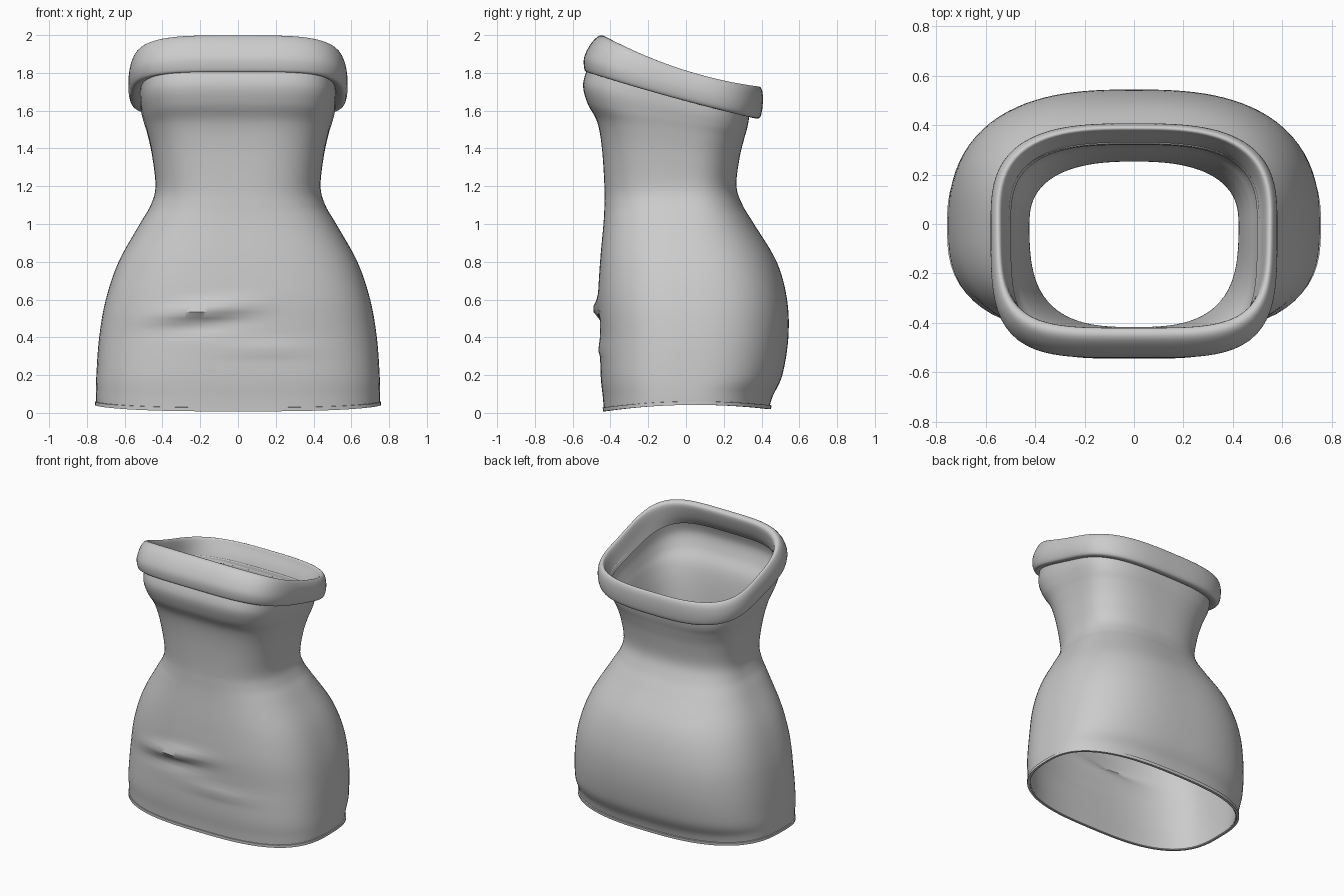
import bpy, bmesh
from math import sin, cos, pi, exp

if "Cube" in bpy.data.objects:
    bpy.data.objects.remove(bpy.data.objects["Cube"])

SEG = 112

def spline(keys, steps):
    """Catmull-Rom rows through the key sections."""
    rows = []
    for i in range(len(keys) - 1):
        p0, p1 = keys[max(i - 1, 0)], keys[i]
        p2, p3 = keys[i + 1], keys[min(i + 2, len(keys) - 1)]
        for s in range(steps):
            t = s / steps
            rows.append([0.5 * (2*b + (c - a)*t + (2*a - 5*b + 4*c - d)*t*t
                                + (3*b - a - 3*c + d)*t**3)
                         for a, b, c, d in zip(p0, p1, p2, p3)])
    return rows + [list(keys[-1])]

def ring(sec):
    """Rounded-box section: half width, front y, back y, front z, back z, side sag, exponents."""
    hw, yf, yb, zf, zb, sag, nf, nb = sec
    pts = []
    for i in range(SEG):
        a = 2 * pi * i / SEG
        c, s = cos(a), sin(a)
        d, n = (yb, nb) if s >= 0 else (-yf, nf)
        r = (abs(c / hw)**n + abs(s / d)**n) ** (-1 / n)
        x, y = r * c, r * s
        t = (y - yf) / (yb - yf)
        pts.append([x, y, zf + (zb - zf)*t - sag * 4*t*(1 - t)])
    return pts

def loft(name, rows, shape=None, closed=False):
    bm = bmesh.new()
    loops = []
    for sec in rows:
        pts = ring(sec)
        if shape:
            pts = [shape(*p) for p in pts]
        loops.append([bm.verts.new(p) for p in pts])
    pairs = list(zip(loops, loops[1:]))
    if closed:
        pairs.append((loops[-1], loops[0]))
    for lo, hi in pairs:
        for i in range(SEG):
            j = (i + 1) % SEG
            bm.faces.new((lo[i], lo[j], hi[j], hi[i]))
    if closed:
        bmesh.ops.recalc_face_normals(bm, faces=bm.faces)
    me = bpy.data.meshes.new(name)
    bm.to_mesh(me)
    bm.free()
    ob = bpy.data.objects.new(name, me)
    bpy.context.collection.objects.link(ob)
    for o in bpy.context.selected_objects:
        o.select_set(False)
    ob.select_set(True)
    bpy.context.view_layer.objects.active = ob
    bpy.ops.object.shade_smooth_by_angle(angle=0.8)
    return ob

def creases(x, y, z):
    """Soft folds pressed into the front of the skirt."""
    if y < -0.2:
        fold = 0.032 * exp(-((x + 0.18) / 0.24)**2)
        zc = 0.54 + 0.10 * (x + 0.2)
        y -= fold * exp(-((z - zc) / 0.045)**2)
        y += 0.6 * fold * exp(-((z - zc + 0.075) / 0.04)**2)
        y -= 0.012 * exp(-((x - 0.15) / 0.25)**2 - ((z - 0.34) / 0.03)**2)
    return x, y, z

# Dress body: hem, hips, waist, bust
body = [
    (.750, -.435, .440, .012, .025, -.028, 2.9, 2.6),
    (.752, -.440, .460, .08, .09, -.02, 2.9, 2.6),
    (.750, -.452, .510, .20, .20, 0, 2.9, 2.7),
    (.735, -.456, .542, .40, .40, 0, 2.8, 2.7),
    (.700, -.465, .535, .60, .60, 0, 2.8, 2.7),
    (.632, -.455, .480, .80, .80, 0, 2.8, 2.6),
    (.520, -.437, .360, 1.0, 1.0, 0, 2.8, 2.5),
    (.462, -.432, .300, 1.1, 1.1, 0, 2.8, 2.5),
    (.437, -.432, .267, 1.2, 1.2, 0, 2.9, 2.5),
    (.455, -.445, .282, 1.40, 1.34, 0, 3.2, 2.6),
    (.480, -.470, .305, 1.54, 1.44, 0, 3.5, 2.8),
    (.500, -.522, .322, 1.64, 1.50, .005, 3.8, 3),
    (.515, -.545, .332, 1.74, 1.55, .01, 4, 3),
    (.520, -.515, .338, 1.84, 1.61, .01, 4, 3),
]
dress = loft("dress_body", spline(body, 6), creases)
mod = dress.modifiers.new("cloth", 'SOLIDIFY')
mod.thickness = 0.014
mod.offset = -1

# Narrow hem lip around the bottom edge
hem = [
    (.742, -.427, .432, .008, .020, -.028, 2.9, 2.6),
    (.757, -.440, .450, .008, .020, -.028, 2.9, 2.6),
    (.757, -.441, .453, .028, .040, -.026, 2.9, 2.6),
    (.742, -.430, .436, .030, .042, -.026, 2.9, 2.6),
]
loft("hem_lip", hem, closed=True)

# Folded-over top band
band = [
    (.508, -.500, .328, 1.815, 1.575, .01, 4, 3),
    (.545, -.525, .370, 1.805, 1.558, .01, 4, 3),
    (.568, -.538, .395, 1.82, 1.57, .015, 4, 3),
    (.580, -.540, .406, 1.88, 1.63, .025, 4, 3),
    (.576, -.510, .406, 1.945, 1.69, .035, 4, 3),
    (.562, -.470, .396, 1.99, 1.722, .04, 4, 3),
    (.547, -.438, .382, 1.997, 1.725, .04, 4, 3),
    (.533, -.420, .370, 1.97, 1.70, .035, 4, 3),
    (.515, -.450, .340, 1.88, 1.64, .025, 4, 3),
    (.498, -.490, .320, 1.82, 1.58, .01, 4, 3),
]
loft("top_band", spline(band, 4), closed=True)
